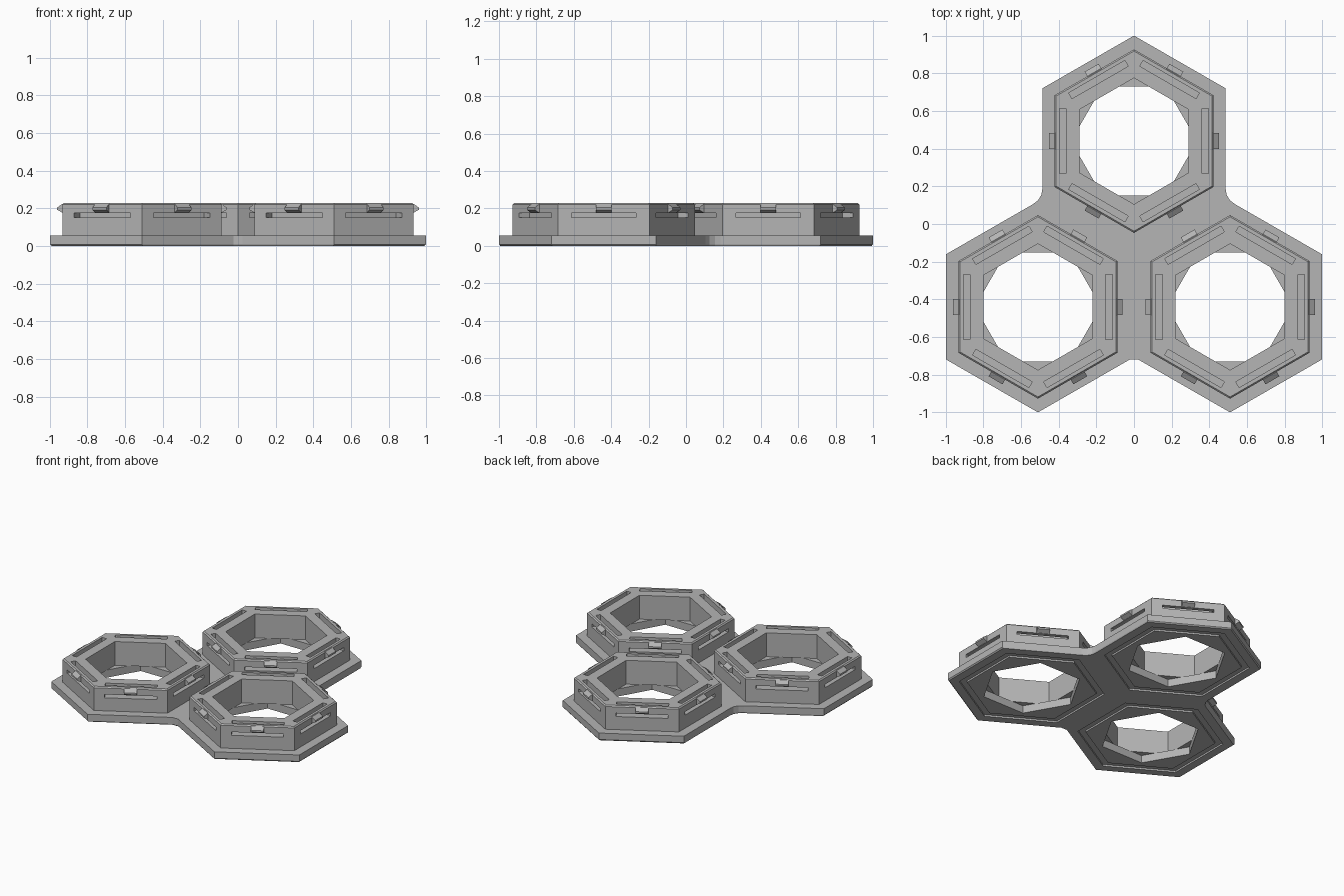
import bpy, bmesh, math
from mathutils import Matrix, Vector

cube = bpy.data.objects.get("Cube")
if cube:
    bpy.data.objects.remove(cube, do_unlink=True)

BASE_TOP, TOP = 0.055, 0.228
CENTRES = {"back": (0, 0.44), "left": (0.51, -0.44), "right": (-0.51, -0.44)}

grey = bpy.data.materials.new("plain grey")
grey.use_nodes = True
grey.diffuse_color = (0.46, 0.46, 0.46, 1)
grey.node_tree.nodes["Principled BSDF"].inputs["Base Color"].default_value = grey.diffuse_color


def make_object(name, bm):
    bmesh.ops.recalc_face_normals(bm, faces=bm.faces)
    mesh = bpy.data.meshes.new(name)
    bm.to_mesh(mesh)
    bm.free()
    mesh.materials.append(grey)
    obj = bpy.data.objects.new(name, mesh)
    bpy.context.collection.objects.link(obj)
    return obj


def hex_lathe(bm, profile, centre=(0, 0)):
    """Sweep a closed (apothem, z) profile around a hexagon."""
    loops = []
    for i in range(6):
        a = math.radians(30 + 60 * i)
        loops.append([bm.verts.new((centre[0] + r / math.cos(math.pi / 6) * math.cos(a),
                                    centre[1] + r / math.cos(math.pi / 6) * math.sin(a), z))
                      for r, z in profile])
    n = len(profile)
    for i in range(6):
        a, b = loops[i], loops[(i + 1) % 6]
        for j in range(n):
            k = (j + 1) % n
            bm.faces.new((a[j], b[j], b[k], a[k]))


def hex_prism(bm, apothem, z0, z1, centre):
    bmesh.ops.create_cone(bm, cap_ends=True, segments=6,
                          radius1=apothem / math.cos(math.pi / 6),
                          radius2=apothem / math.cos(math.pi / 6), depth=z1 - z0,
                          matrix=Matrix.Translation((*centre, (z0 + z1) / 2)) @ Matrix.Rotation(math.pi / 6, 4, 'Z'))


def side_bars(bm, profile, length, centre):
    """Place an extruded (distance, z) profile on all six sides."""
    for i in range(6):
        place = Matrix.Translation((*centre, 0)) @ Matrix.Rotation(math.pi / 3 * i, 4, 'Z')
        ends = [[bm.verts.new(place @ Vector((r, s * length / 2, z))) for r, z in profile]
                for s in (-1, 1)]
        bm.faces.new(ends[0])
        bm.faces.new(ends[1][::-1])
        for j in range(len(profile)):
            k = (j + 1) % len(profile)
            bm.faces.new((ends[0][j], ends[1][j], ends[1][k], ends[0][k]))


def cut(obj, bm):
    """Subtract a cutter and bake the result."""
    cutter = make_object("cutter", bm)
    cutter.hide_render = True
    mod = obj.modifiers.new("cut", 'BOOLEAN')
    mod.operation, mod.solver, mod.object = 'DIFFERENCE', 'EXACT', cutter
    bpy.context.view_layer.update()
    baked = bpy.data.meshes.new_from_object(obj.evaluated_get(bpy.context.evaluated_depsgraph_get()))
    obj.modifiers.clear()
    obj.data = baked
    bpy.data.objects.remove(cutter, do_unlink=True)


# Base plate: mirrored outline with a small chamfer underneath
half = [(0, 1), (0.487, 0.72), (0.487, 0.185), (0.492, 0.155), (0.51, 0.125), (0.54, 0.103),
        (0.997, -0.16), (0.997, -0.72), (0.51, -1), (0.023, -0.72)]
outline = half + [(-x, y) for x, y in reversed(half[1:])]
bm = bmesh.new()
layers = []
for z, scale in ((0, 0.993), (0.008, 1), (BASE_TOP, 1)):
    layers.append([bm.verts.new((x * scale, y * scale, z)) for x, y in outline])
bm.faces.new(layers[0][::-1])
bm.faces.new(layers[-1])
for low, high in zip(layers, layers[1:]):
    for j in range(len(outline)):
        k = (j + 1) % len(outline)
        bm.faces.new((low[j], low[k], high[k], high[j]))
base = make_object("base_plate", bm)

# Openings and shallow grooves under the base
bm = bmesh.new()
for c in CENTRES.values():
    hex_prism(bm, 0.29, -0.1, 0.2, c)
    hex_lathe(bm, [(0.375, -0.05), (0.42, -0.05), (0.42, 0.012), (0.375, 0.012)], c)
cut(base, bm)

# Hexagonal rings with clip slots and outer catches
for side, c in CENTRES.items():
    bm = bmesh.new()
    hex_lathe(bm, [(0.29, BASE_TOP), (0.422, BASE_TOP), (0.422, TOP - 0.008),
                   (0.414, TOP), (0.29, TOP)], c)
    ring = make_object(side + "_ring", bm)

    bm = bmesh.new()
    side_bars(bm, [(0.36, 0.3), (0.36, 0.15), (0.5, 0.15), (0.5, 0.174),
                   (0.395, 0.174), (0.395, 0.3)], 0.345, c)
    cut(ring, bm)

    bm = bmesh.new()
    side_bars(bm, [(0.41, 0.176), (0.422, 0.176), (0.45, 0.192), (0.45, 0.204),
                   (0.422, 0.224), (0.41, 0.224)], 0.085, c)
    make_object(side + "_catches", bm)
